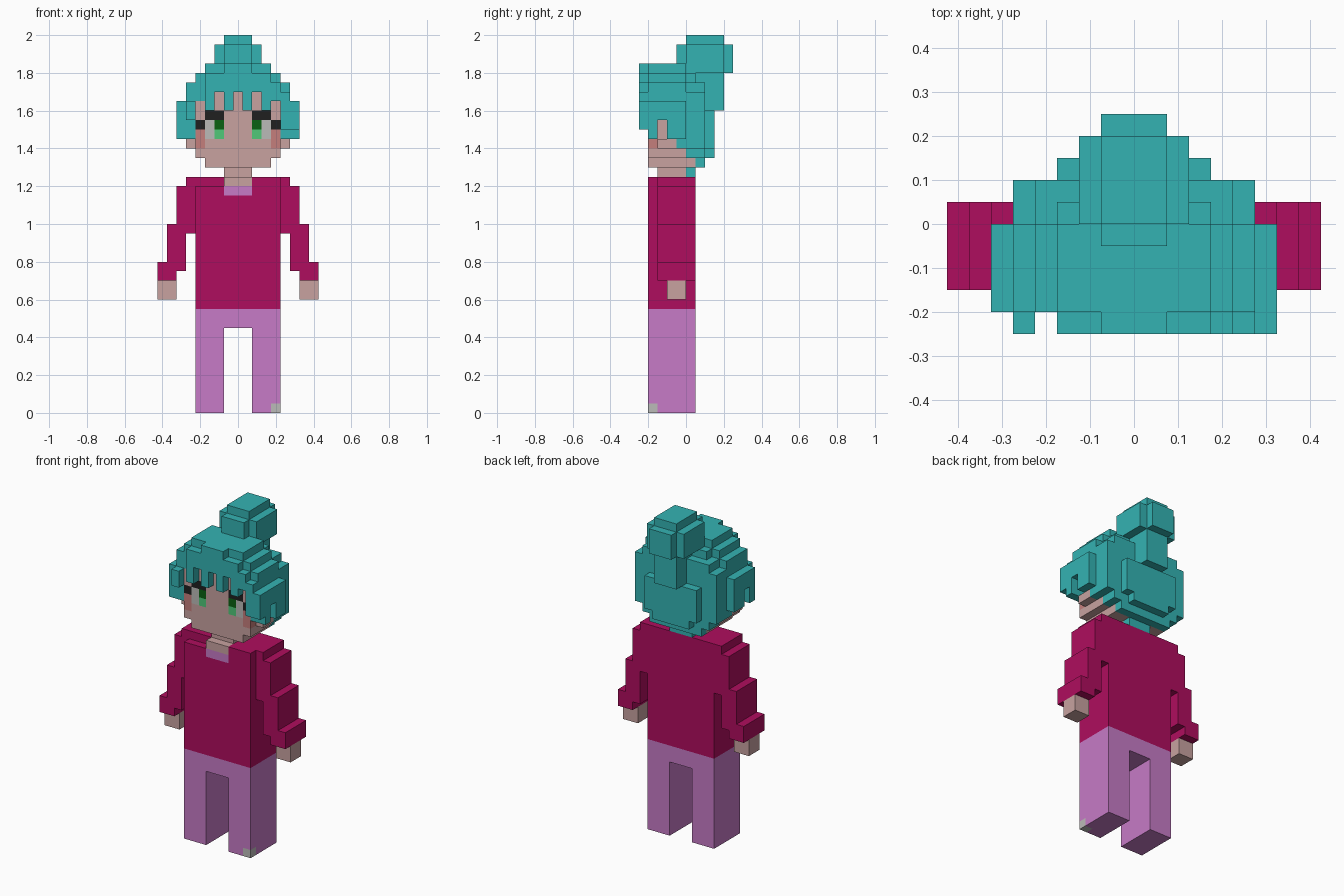
import bpy, bmesh, math
from mathutils import Vector

if "Cube" in bpy.data.objects:
    bpy.data.objects.remove(bpy.data.objects["Cube"])

S = 0.05  # block size; cell (i, j, k) is centred in x at i*S, starts in y at -0.25+j*S, in z at k*S

COLORS = {
    "teal": (0.034, 0.45, 0.45), "crimson": (0.429, 0.004, 0.112),
    "violet": (0.571, 0.198, 0.571), "skin": (0.578, 0.361, 0.352),
    "blush": (0.56, 0.21, 0.2), "black": (0.014, 0.014, 0.014),
    "grey_white": (0.5, 0.5, 0.48), "dark_green": (0.003, 0.12, 0.006),
    "light_green": (0.08, 0.578, 0.19),
}
MATS = {}
for n, c in COLORS.items():
    MATS[n] = bpy.data.materials.new(n)
    MATS[n].diffuse_color = (*c, 1)
NAMES = list(COLORS)

cells = {}  # (i, j, k) -> (part, colour)


def fill(part, color, xs, ys, zs, mirror=False):
    """Fill an inclusive range of blocks, optionally mirrored in x."""
    for i in range(xs[0], xs[1] + 1):
        for j in range(ys[0], ys[1] + 1):
            for k in range(zs[0], zs[1] + 1):
                cells[i, j, k] = (part, color)
                if mirror:
                    cells[-i, j, k] = (part, color)


def carve(xs, ys, zs, mirror=False):
    for i in range(xs[0], xs[1] + 1):
        for j in range(ys[0], ys[1] + 1):
            for k in range(zs[0], zs[1] + 1):
                cells.pop((i, j, k), None)
                if mirror:
                    cells.pop((-i, j, k), None)


def paint(color, i, j, ks, mirror=True):
    for k in ks:
        for x in ({i, -i} if mirror else {i}):
            if (x, j, k) in cells:
                cells[x, j, k] = (cells[x, j, k][0], color)


# Trousers
fill("trousers", "violet", (2, 4), (1, 5), (0, 8), True)
fill("trousers", "violet", (-4, 4), (1, 5), (9, 10))
paint("grey_white", 4, 1, [0], False)

# Jumper with collar
fill("jumper", "crimson", (-4, 4), (1, 5), (11, 24))
carve((-4, -2), (1, 1), (24, 24))
for x in (-1, 0, 1):
    paint("violet", x, 1, [23], False)

# Sleeves, stepping outward as they go down, and hands
for i, lo, hi in ((5, 19, 24), (6, 15, 23), (7, 14, 19), (8, 14, 15)):
    fill("sleeves", "crimson", (i, i), (2, 5), (lo, hi), True)
fill("hands", "skin", (7, 8), (3, 4), (12, 13), True)

# Hair cap: layer widths, front/back limits and rounded corners at the back
WIDTH = {25: 1, 26: 3, 27: 4, 28: 5, 29: 6, 30: 6, 31: 6, 32: 6, 33: 5, 34: 5, 35: 4, 36: 3}
FRONT = {25: 5, 26: 6, 27: 5, 28: 4}
BACK = {25: 5, 26: 6, 32: 6, 33: 6, 34: 6, 35: 5, 36: 4}
PLAN = (0, 6, 6, 6, 6, 5, 5, 3)
for k, w in WIDTH.items():
    for j in range(FRONT.get(k, 1), BACK.get(k, 7) + 1):
        p = PLAN[j]
        if j >= 5:
            p -= max(0, k - 33) + (max(0, 28 - k) if k > 25 else 0)
        w2 = min(w, p)
        fill("hair", "teal", (-w2, w2), (j, j), (k, k))

# Fringe and side locks
fill("hair", "teal", (-3, 4), (0, 0), (32, 34))
fill("hair", "teal", (-3, 3), (0, 0), (35, 35))
fill("hair", "teal", (-1, 1), (0, 0), (36, 36))
fill("hair", "teal", (-5, -5), (0, 0), (31, 32))
fill("hair", "teal", (5, 5), (0, 0), (30, 33))
fill("hair", "teal", (6, 6), (0, 0), (30, 32))
for i in (-2, 0, 2):
    carve((i, i), (0, 0), (32, 33))
carve((4, 4), (0, 0), (32, 32))
carve((5, 6), (2, 2), (29, 30), True)

# Bun: rows of (level, first row, last row, half width)
for k, a, b, w in ((32, 6, 8, 1), (33, 6, 8, 1), (34, 6, 8, 1), (35, 5, 8, 1),
                   (36, 5, 8, 2), (36, 5, 9, 1), (37, 5, 8, 2), (37, 4, 9, 1),
                   (38, 5, 8, 2), (38, 4, 9, 1), (39, 5, 8, 1)):
    fill("hair_bun", "teal", (-w, w), (a, b), (k, k))

# Head and neck
fill("head", "skin", (-1, 1), (1, 4), (24, 24))
fill("head", "skin", (-1, 1), (2, 4), (25, 25))
fill("head", "skin", (-3, 3), (1, 5), (26, 26))
fill("head", "skin", (-4, 4), (1, 4), (27, 27))
fill("head", "skin", (-5, 5), (2, 3), (28, 28))
fill("head", "skin", (-4, 4), (1, 4), (28, 32))
fill("head", "skin", (-3, 3), (1, 4), (33, 33))

# Face: lashes, eyes, cheeks
paint("black", 3, 1, [31])
paint("black", 2, 1, [31])
paint("black", 4, 1, [30])
paint("grey_white", 3, 1, [29, 30])
paint("dark_green", 2, 1, [30])
paint("light_green", 2, 1, [29])
paint("blush", 4, 1, [28, 29])

# Turn each part's exposed block sides into one mesh
DIRS = [Vector(d) for d in ((1, 0, 0), (-1, 0, 0), (0, 1, 0), (0, -1, 0), (0, 0, 1), (0, 0, -1))]


def build(part):
    bm = bmesh.new()
    used = sorted({c for p, c in cells.values() if p == part}, key=NAMES.index)
    for (i, j, k), (p, color) in cells.items():
        if p != part:
            continue
        centre = Vector((i * S, -0.25 + (j + 0.5) * S, (k + 0.5) * S))
        for d in DIRS:
            if (i + int(d.x), j + int(d.y), k + int(d.z)) in cells:
                continue
            u = Vector((d.y, d.z, d.x))
            v = d.cross(u)
            f = bm.faces.new([bm.verts.new(centre + (d + a * u + b * v) * S / 2)
                              for a, b in ((-1, -1), (1, -1), (1, 1), (-1, 1))])
            f.material_index = used.index(color)
    bmesh.ops.remove_doubles(bm, verts=bm.verts, dist=0.001)
    bmesh.ops.dissolve_limit(bm, angle_limit=math.radians(1), verts=bm.verts,
                             edges=bm.edges, delimit={'MATERIAL'})
    me = bpy.data.meshes.new(part)
    bm.to_mesh(me)
    bm.free()
    for c in used:
        me.materials.append(MATS[c])
    bpy.context.collection.objects.link(bpy.data.objects.new(part, me))


for part in ("trousers", "jumper", "sleeves", "hands", "head", "hair", "hair_bun"):
    build(part)

for m in bpy.data.materials:
    if m.users and not m.is_grease_pencil:
        m.use_nodes = True
        m.node_tree.nodes["Principled BSDF"].inputs["Base Color"].default_value = m.diffuse_color
